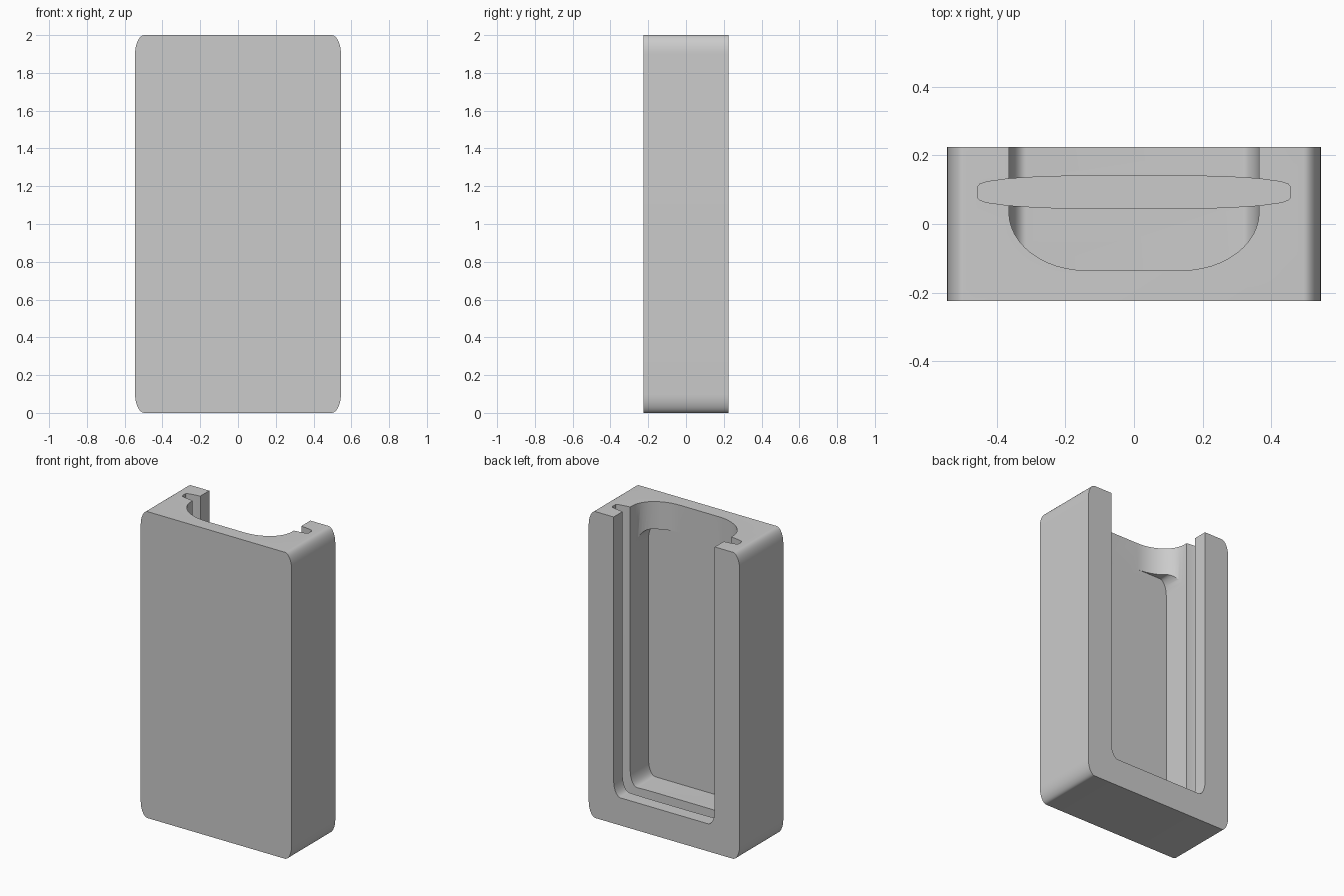
import bpy
import bmesh
from math import cos, sin, pi

default = bpy.data.objects.get("Cube")
if default:
    bpy.data.objects.remove(default, do_unlink=True)

grey = bpy.data.materials.new("plain_grey")
grey.use_nodes = True
colour = (0.6, 0.6, 0.6, 1)
grey.diffuse_color = colour
grey.node_tree.nodes["Principled BSDF"].inputs["Base Color"].default_value = colour


def arc(cx, cy, rx, ry, start, steps=12):
    """Quarter ellipse, counter-clockwise from the start angle."""
    return [(cx + rx * cos(start + pi / 2 * i / steps),
             cy + ry * sin(start + pi / 2 * i / steps)) for i in range(steps + 1)]


def rounded(half, low, high, rx, ry):
    """Rectangle with elliptical corners, counter-clockwise."""
    x = half - rx
    return (arc(x, high - ry, rx, ry, 0) + arc(-x, high - ry, rx, ry, pi / 2)
            + arc(-x, low + ry, rx, ry, pi) + arc(x, low + ry, rx, ry, 1.5 * pi))


def prism(name, profile, start, end, upright=False):
    """Extrude an (x, z) profile along y, or an (x, y) profile along z."""
    bm = bmesh.new()
    place = (lambda a, b: (a, b, start)) if upright else (lambda a, b: (a, start, b))
    base = bm.faces.new([bm.verts.new(place(a, b)) for a, b in profile])
    out = bmesh.ops.extrude_face_region(bm, geom=[base])
    move = (0, 0, end - start) if upright else (0, end - start, 0)
    bmesh.ops.translate(bm, vec=move,
                        verts=[v for v in out["geom"] if isinstance(v, bmesh.types.BMVert)])
    bmesh.ops.recalc_face_normals(bm, faces=bm.faces)
    mesh = bpy.data.meshes.new(name)
    bm.to_mesh(mesh)
    bm.free()
    mesh.materials.append(grey)
    obj = bpy.data.objects.new(name, mesh)
    bpy.context.collection.objects.link(obj)
    return obj


# Outer block with rounded upright corners
case = prism("case_body", rounded(0.545, 0, 2, 0.05, 0.1), -0.225, 0.225)

# Pocket opened from the back
pocket = prism("pocket_cutter", rounded(0.365, 0.18, 1.82, 0.05, 0.1), -0.135, 0.4)

# Scooped opening through the top edge
scoop_outline = ([(0.365, 0.4), (-0.365, 0.4)]
                 + arc(-0.14, 0.035, 0.225, 0.17, pi)
                 + arc(0.14, 0.035, 0.225, 0.17, 1.5 * pi))
scoop = prism("scoop_cutter", scoop_outline, 1.72, 2.2, True)

# Groove for a sliding lid, with softly tapered ends
right_end = [(0.18, 0.046), (0.27, 0.048), (0.365, 0.054), (0.43, 0.063), (0.45, 0.07), (0.456, 0.077)]
right_end += [(x, 0.186 - y) for x, y in reversed(right_end)]
groove_outline = right_end + [(-x, 0.186 - y) for x, y in right_end]
groove = prism("groove_cutter", groove_outline, 0.09, 2.2, True)

# Cut the openings in turn
bpy.ops.object.select_all(action="DESELECT")
bpy.context.view_layer.objects.active = case
case.select_set(True)
for cutter in (pocket, scoop, groove):
    cutter.hide_render = True
    cut = case.modifiers.new(cutter.name, "BOOLEAN")
    cut.operation = "DIFFERENCE"
    cut.solver = "EXACT"
    cut.object = cutter
    bpy.ops.object.modifier_apply(modifier=cut.name)
    bpy.data.objects.remove(cutter, do_unlink=True)

bpy.ops.object.shade_smooth_by_angle(angle=pi / 6)
